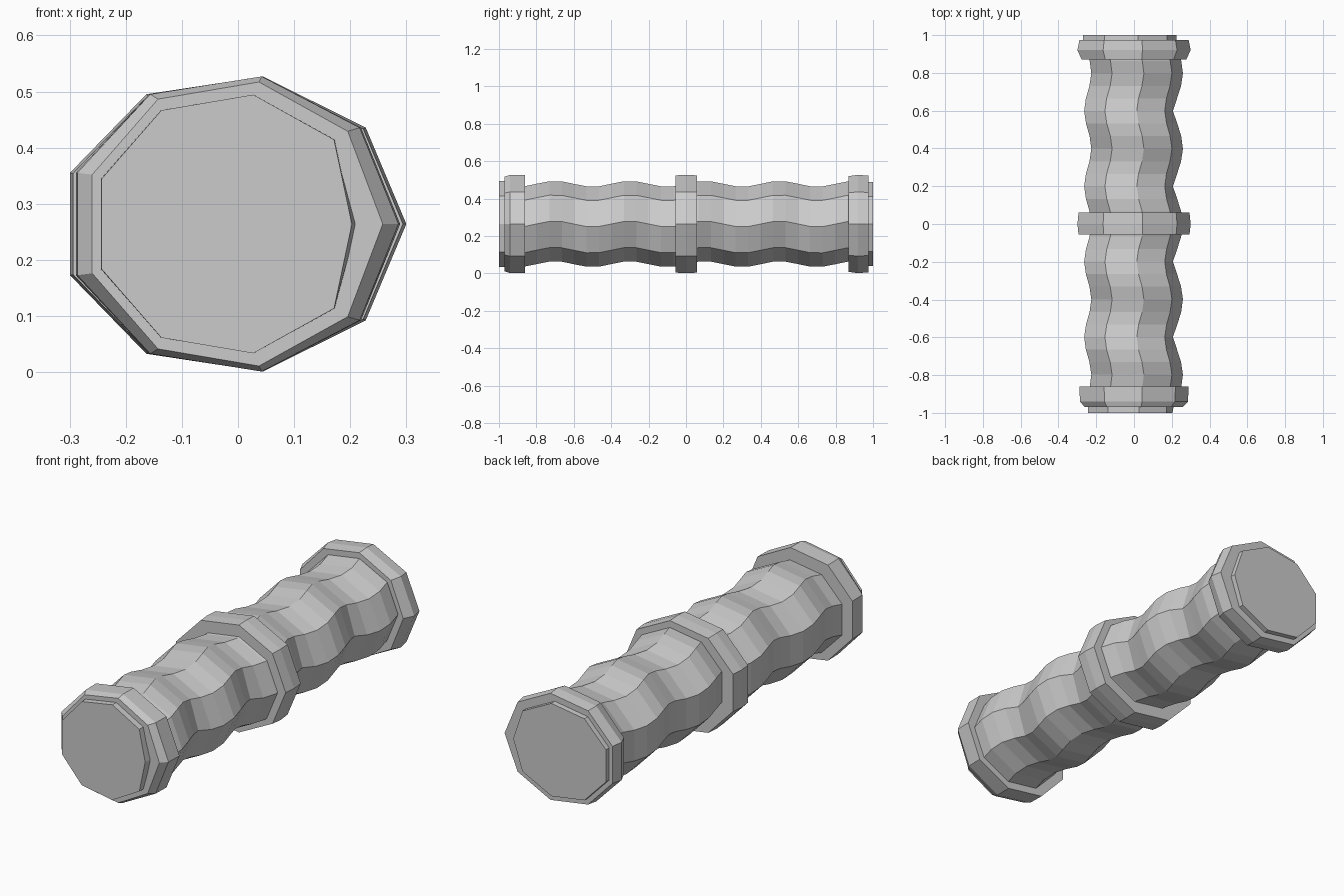
import bpy
import bmesh
from math import cos, sin, tau

cube = bpy.data.objects.get("Cube")
if cube:
    bpy.data.objects.remove(cube)

SIDES = 9
MID_Z = 0.264
PITCH = 0.4

grey = bpy.data.materials.new("plain grey")
grey.use_nodes = True
grey.diffuse_color = (0.6, 0.6, 0.6, 1)
grey.node_tree.nodes["Principled BSDF"].inputs["Base Color"].default_value = (0.6, 0.6, 0.6, 1)


def loft(name, sections):
    """Skin nine-sided sections (y, centre x, centre z, radius x, radius z, pinch of the right corner)."""
    bm = bmesh.new()
    rings = []
    for y, cx, cz, rx, rz, pinch in sections:
        ring = []
        for k in range(SIDES):
            a = tau * k / SIDES
            x = cx + rx * cos(a) - (pinch if k == 0 else 0)
            ring.append(bm.verts.new((x, y, cz + rz * sin(a))))
        rings.append(ring)
    for low, high in zip(rings, rings[1:]):
        for k in range(SIDES):
            n = (k + 1) % SIDES
            bm.faces.new((low[k], low[n], high[n], high[k]))
    bm.faces.new(rings[0])
    bm.faces.new(rings[-1])
    bmesh.ops.recalc_face_normals(bm, faces=bm.faces)
    mesh = bpy.data.meshes.new(name)
    bm.to_mesh(mesh)
    bm.free()
    mesh.materials.append(grey)
    obj = bpy.data.objects.new(name, mesh)
    bpy.context.collection.objects.link(obj)
    return obj


# Grip whose centre line winds in a shallow helix
STEPS = 28
grip = []
for i in range(STEPS + 1):
    y = -0.93 + 1.86 * i / STEPS
    t = tau * y / PITCH
    pinch = 0.015 * max(0, -cos(t)) ** 3
    grip.append((y, -0.01 + 0.019 * cos(t), MID_Z + 0.0155 * sin(t), 0.25, 0.218, pinch))
loft("grip", grip)

# Collars with bevelled rims: (y, radius x, radius z) along each
collars = {
    "front_collar": [(-0.97, 0.267, 0.257), (-0.94, 0.295, 0.267), (-0.86, 0.298, 0.267)],
    "middle_collar": [(-0.055, 0.303, 0.264), (0, 0.309, 0.267), (0.06, 0.303, 0.264)],
    "back_collar": [(0.87, 0.285, 0.26), (0.92, 0.309, 0.267), (0.975, 0.298, 0.262)],
}
for name, rims in collars.items():
    loft(name, [(y, -0.009, MID_Z, rx, rz, 0) for y, rx, rz in rims])

# End plates
loft("front_end", [(-1, -0.015, MID_Z, 0.243, 0.234, 0.025),
                   (-0.95, -0.015, MID_Z, 0.245, 0.234, 0.017)])
loft("back_end", [(0.95, -0.025, MID_Z, 0.262, 0.23, 0.01),
                  (1, -0.025, MID_Z, 0.262, 0.228, 0.012)])
